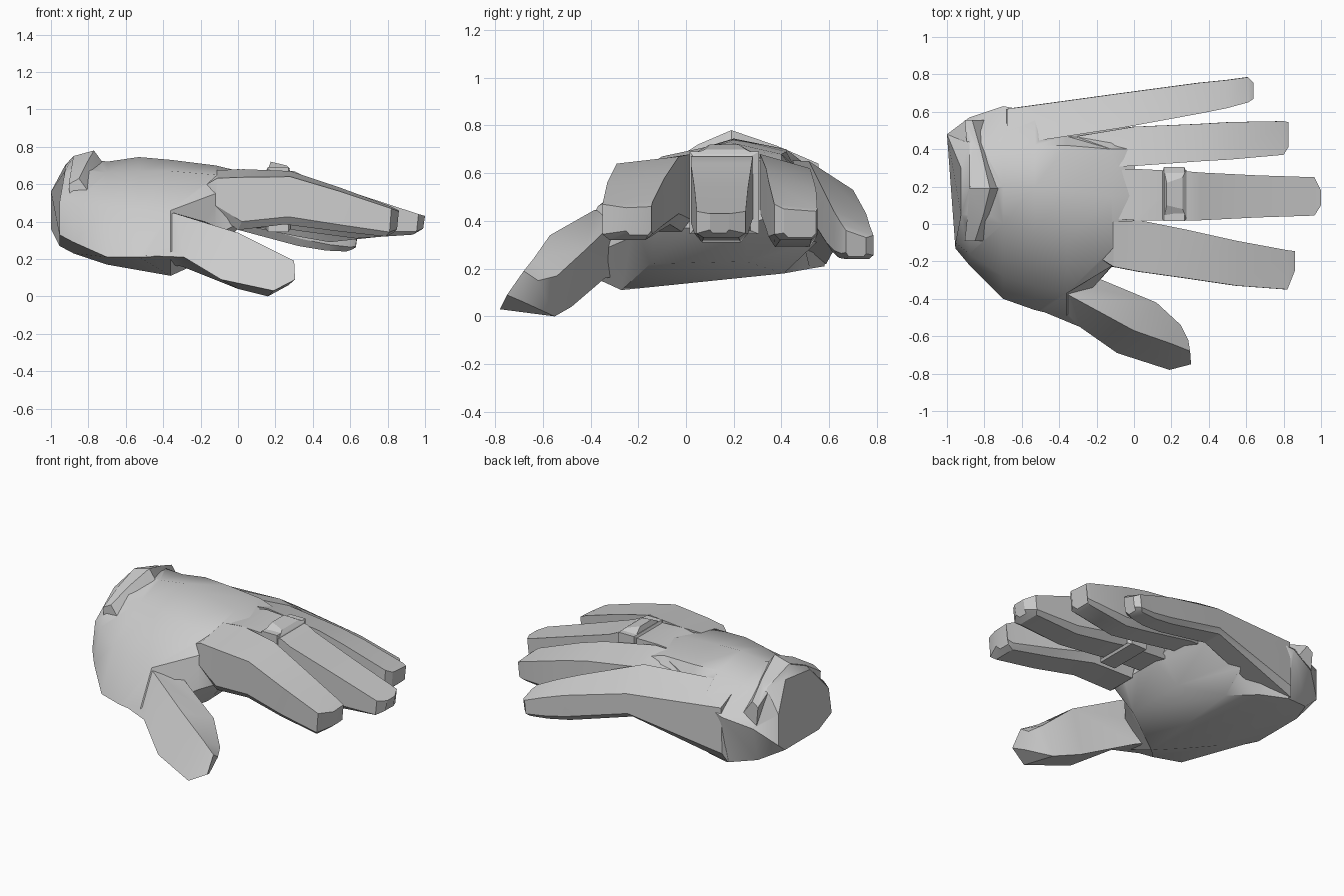
import bpy, bmesh, math

grey = bpy.data.materials.new("light_grey")
grey.diffuse_color = (0.6, 0.6, 0.6, 1)


def shade(ob, angle):
    bpy.ops.object.select_all(action='DESELECT')
    ob.select_set(True)
    bpy.context.view_layer.objects.active = ob
    bpy.ops.object.shade_smooth_by_angle(angle=math.radians(angle))


def loft(name, rings, angle=35, closed=False):
    """Skin a list of equal-sized point rings into one solid."""
    bm = bmesh.new()
    loops = [[bm.verts.new(p) for p in ring] for ring in rings]
    n = len(loops[0])
    pairs = list(zip(loops, loops[1:]))
    if closed:
        pairs.append((loops[-1], loops[0]))
    for a, b in pairs:
        for i in range(n):
            j = (i + 1) % n
            bm.faces.new((a[i], a[j], b[j], b[i]))
    if not closed:
        bm.faces.new(loops[0])
        bm.faces.new(loops[-1])
    bmesh.ops.recalc_face_normals(bm, faces=bm.faces)
    me = bpy.data.meshes.new(name)
    bm.to_mesh(me)
    bm.free()
    me.materials.append(grey)
    ob = bpy.data.objects.new(name, me)
    bpy.context.collection.objects.link(ob)
    shade(ob, angle)
    return ob


def finger(name, stations):
    """Each station: x, front y, back y, front top z, back top z, bottom z."""
    rings = []
    for x, y0, y1, t0, t1, b in stations:
        w = (y1 - y0) * 0.14
        k = 0.16
        rings.append([(x, y0, t0), (x, y1, t1),
                      (x - .01, y1, b + k * (t1 - b)), (x - .03, y1 - w, b),
                      (x - .03, y0 + w, b), (x - .01, y0, b + k * (t0 - b))])
    return loft(name, rings, 25)


# Palm and wrist: x plus an eight-point (y, z) section
palm = [
    (-.97, [(0, .27), (-.13, .33), (-.10, .50), (.05, .67),
            (.30, .70), (.48, .56), (.48, .36), (.35, .27)]),
    (-.88, [(0, .23), (-.22, .29), (-.16, .50), (.03, .68),
            (.20, .75), (.43, .68), (.57, .47), (.52, .25)]),
    (-.70, [(-.05, .17), (-.40, .21), (-.28, .48), (0, .66),
            (.20, .72), (.43, .67), (.63, .52), (.58, .21)]),
    (-.53, [(-.17, .14), (-.46, .21), (-.33, .47), (-.05, .67),
            (.20, .745), (.42, .70), (.60, .56), (.52, .20)]),
    (-.36, [(-.27, .11), (-.50, .215), (-.37, .46), (-.10, .67),
            (.18, .73), (.42, .69), (.60, .36), (.41, .18)]),
    (-.12, [(-.15, .22), (-.23, .33), (-.225, .55), (-.13, .65),
            (.15, .70), (.40, .68), (.58, .44), (.25, .23)]),
    (.005, [(-.12, .37), (-.20, .39), (-.21, .52), (-.10, .64),
            (.15, .67), (.40, .64), (.50, .46), (.20, .37)]),
]
rings = [[(x, y, z) for y, z in sec] for x, sec in palm]
# Slant the wrist end
rings[0] = [(-.925 if z > .65 else -1.0 if z > .3 and y > .3 else -.955, y, z)
            for _, y, z in rings[0]]
hand = loft("hand", rings, 45)

# Four fingers
parts = [finger("index_finger", [
    (-.20, -.17, -.02, .58, .63, .45), (-.11, -.228, .01, .632, .675, .46),
    (.03, -.255, .02, .637, .68, .355),
    (.28, -.29, -.03, .64, .67, .385), (.55, -.33, -.09, .56, .58, .35),
    (.82, -.35, -.14, .47, .48, .32), (.86, -.25, -.145, .455, .46, .34)])]
parts.append(finger("middle_finger", [
    (-.15, .03, .28, .66, .66, .42), (.0, .02, .295, .68, .68, .37),
    (.30, .02, .28, .67, .67, .36),
    (.36, .02, .275, .64, .64, .35), (.66, .035, .26, .54, .54, .31),
    (.965, .045, .25, .44, .44, .33), (1.0, .10, .18, .43, .43, .35)]))
parts.append(finger("ring_finger", [
    (-.30, .30, .47, .66, .62, .42), (.00, .31, .52, .68, .62, .39),
    (.35, .335, .535, .62, .57, .32), (.52, .345, .545, .57, .53, .29),
    (.80, .37, .55, .47, .45, .32), (.825, .41, .545, .45, .44, .33)]))
parts.append(finger("little_finger", [
    (-.68, .42, .615, .655, .57, .22), (-.06, .515, .70, .65, .53, .38),
    (.35, .59, .755, .50, .43, .27), (.50, .62, .77, .44, .38, .245),
    (.61, .65, .785, .39, .34, .24), (.64, .67, .755, .36, .33, .25)]))

# Thumb: ridge, outer, bottom and inner corners of each section
parts.append(loft("thumb", [
    [(-.68, -.12, .42), (-.70, -.38, .225), (-.60, -.10, .20), (-.50, -.05, .42)],
    [(-.34, -.385, .445), (-.29, -.55, .21), (-.30, -.34, .16), (-.18, -.295, .40)],
    [(.00, -.57, .34), (-.09, -.69, .09), (.00, -.48, .04), (.12, -.42, .28)],
    [(.20, -.64, .24), (.19, -.78, .03), (.16, -.55, .00), (.25, -.54, .17)],
    [(.30, -.68, .19), (.305, -.75, .09), (.27, -.68, .06), (.29, -.62, .15)]], 40))

# Raised flap on the back of the wrist
flap = ((.555, -.905, -.865, .64), (.38, -.89, -.815, .715), (.19, -.88, -.77, .78),
        (.05, -.89, -.805, .72), (-.09, -.905, -.85, .63))
parts.append(loft("wrist_flap", [
    [(x0, y, z - .03), (x, y, z), (x + .065, y, z - .09), (x0 + .01, y, z - .15)]
    for y, x0, x, z in flap], 30))

# Weld fingers, thumb and flap into one skin
for part in parts:
    mod = hand.modifiers.new("weld", 'BOOLEAN')
    mod.operation = 'UNION'
    mod.solver = 'EXACT'
    mod.object = part
    bpy.ops.object.select_all(action='DESELECT')
    hand.select_set(True)
    bpy.context.view_layer.objects.active = hand
    bpy.ops.object.modifier_apply(modifier=mod.name)
    bpy.data.objects.remove(part)
shade(hand, 35)

# Finger band: a rectangular tube around the middle finger
band = []
for y, z, dy, dz in ((.03, .67, -.015, .02), (.27, .67, .035, .02),
                     (.27, .36, .035, -.015), (.03, .36, -.015, -.015)):
    band.append([(.15, y, z), (.16, y + dy, z + dz),
                 (.27, y + dy, z + dz), (.28, y, z)])
loft("finger_band", band, 20, closed=True)

# Faceted setting on top of the band
loft("band_setting", [
    [(.16, .03, .68), (.28, .03, .68), (.28, .29, .68), (.16, .29, .68)],
    [(.175, .10, .72), (.26, .08, .70), (.26, .25, .70), (.175, .22, .72)]], 20)
